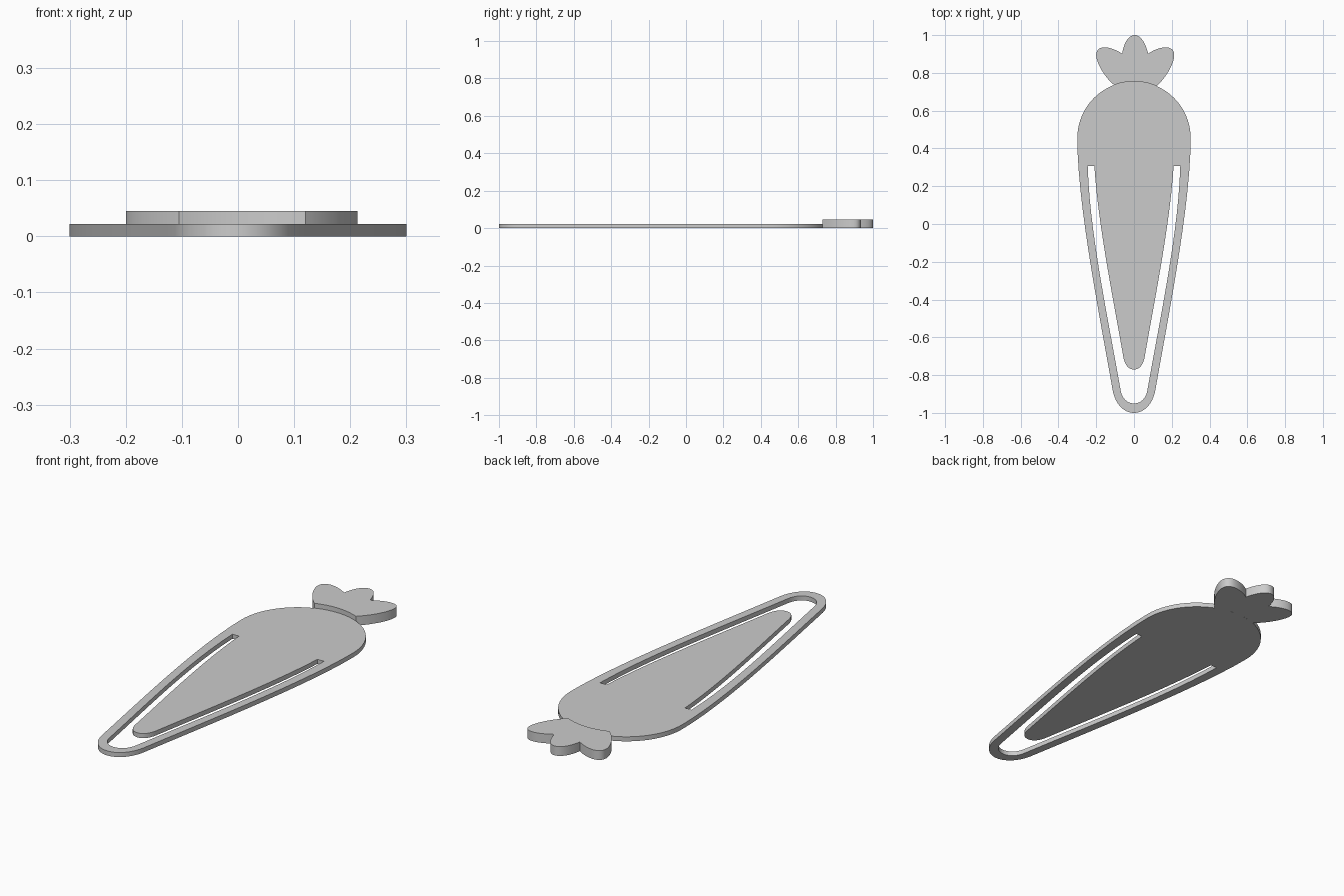
import bpy, bmesh, math
from mathutils import Vector
from mathutils.geometry import interpolate_bezier

cube = bpy.data.objects.get("Cube")
if cube:
    bpy.data.objects.remove(cube, do_unlink=True)

grey = bpy.data.materials.new("plain grey")
grey.use_nodes = True
grey.diffuse_color = (0.6, 0.6, 0.6, 1)
grey.node_tree.nodes["Principled BSDF"].inputs["Base Color"].default_value = (0.6, 0.6, 0.6, 1)

DOME_R, DOME_Y = 0.3, 0.455


def path(*pts, steps=14):
    """Chain of cubic curves: knot, handle, handle, knot, ..."""
    p = [Vector((x, y, 0)) for x, y in pts]
    out = [p[0]]
    for i in range(0, len(p) - 1, 3):
        out += interpolate_bezier(*p[i:i + 4], steps)[1:]
    return out


def mirrored(half):
    """Close a left half that ends on the centre line."""
    return half + [Vector((-v.x, v.y, 0)) for v in reversed(half[:-1])]


def arc(x0, x1, n):
    """Points on the rounded shoulder, from x0 to x1."""
    a0, a1 = math.acos(x0 / DOME_R), math.acos(x1 / DOME_R)
    angles = [a0 + (a1 - a0) * i / n for i in range(n + 1)]
    return [Vector((DOME_R * math.cos(a), DOME_Y + DOME_R * math.sin(a), 0)) for a in angles]


def plate(name, loops, height):
    """Filled flat outline, with holes, standing on the ground."""
    curve = bpy.data.curves.new(name, "CURVE")
    curve.dimensions, curve.fill_mode = "2D", "BOTH"
    curve.extrude = height / 2
    for loop in loops:
        spline = curve.splines.new("POLY")
        spline.points.add(len(loop) - 1)
        for point, v in zip(spline.points, loop):
            point.co = (v.x, v.y, 0, 1)
        spline.use_cyclic_u = True
    temp = bpy.data.objects.new(name + " outline", curve)
    bpy.context.collection.objects.link(temp)
    bpy.context.view_layer.update()
    mesh = bpy.data.meshes.new_from_object(temp.evaluated_get(bpy.context.evaluated_depsgraph_get()))
    bpy.data.objects.remove(temp, do_unlink=True)
    bm = bmesh.new()
    bm.from_mesh(mesh)
    bmesh.ops.remove_doubles(bm, verts=bm.verts, dist=0.0002)
    bmesh.ops.translate(bm, verts=bm.verts, vec=(0, 0, height / 2))
    bmesh.ops.recalc_face_normals(bm, faces=bm.faces)
    bm.to_mesh(mesh)
    bm.free()
    mesh.materials.clear()
    mesh.materials.append(grey)
    obj = bpy.data.objects.new(name, mesh)
    bpy.context.collection.objects.link(obj)
    bpy.ops.object.select_all(action="DESELECT")
    obj.select_set(True)
    bpy.context.view_layer.objects.active = obj
    bpy.ops.object.shade_smooth_by_angle(angle=math.radians(30))
    return obj


# Root body: rounded shoulder, long taper, round tip
side = path((-0.3, DOME_Y), (-0.3, 0.1), (-0.182, -0.485), (-0.112, -0.885),
            (-0.096, -0.96), (-0.05, -1), (0, -1))
body = mirrored(side) + arc(DOME_R, -DOME_R, 40)[1:-1]

# U-shaped slot that frees the clip tongue
slot_outer = mirrored(path((-0.245, 0.308), (-0.235, -0.05), (-0.14, -0.485), (-0.07, -0.885),
                           (-0.06, -0.93), (-0.03, -0.95), (0, -0.95)))
tongue = mirrored(path((-0.21, 0.308), (-0.19, 0), (-0.115, -0.37), (-0.057, -0.7),
                       (-0.05, -0.745), (-0.03, -0.77), (0, -0.77)))
plate("root_clip", [body, slot_outer + tongue[::-1]], 0.022)

# Three-lobed leaf top, seated on the shoulder
base = arc(0.12, -0.105, 14)
left, right = base[-1], base[0]
leaves = path((left.x, left.y), (-0.15, 0.77), (-0.2, 0.85), (-0.2, 0.895),
              (-0.2, 0.95), (-0.13, 0.945), (-0.063, 0.902),
              (-0.053, 0.96), (-0.03, 1), (0.005, 1),
              (0.035, 1), (0.06, 0.96), (0.075, 0.902),
              (0.14, 0.945), (0.213, 0.95), (0.213, 0.895),
              (0.213, 0.85), (0.17, 0.775), (right.x, right.y))
plate("leaf_top", [leaves + base[1:-1]], 0.045)
